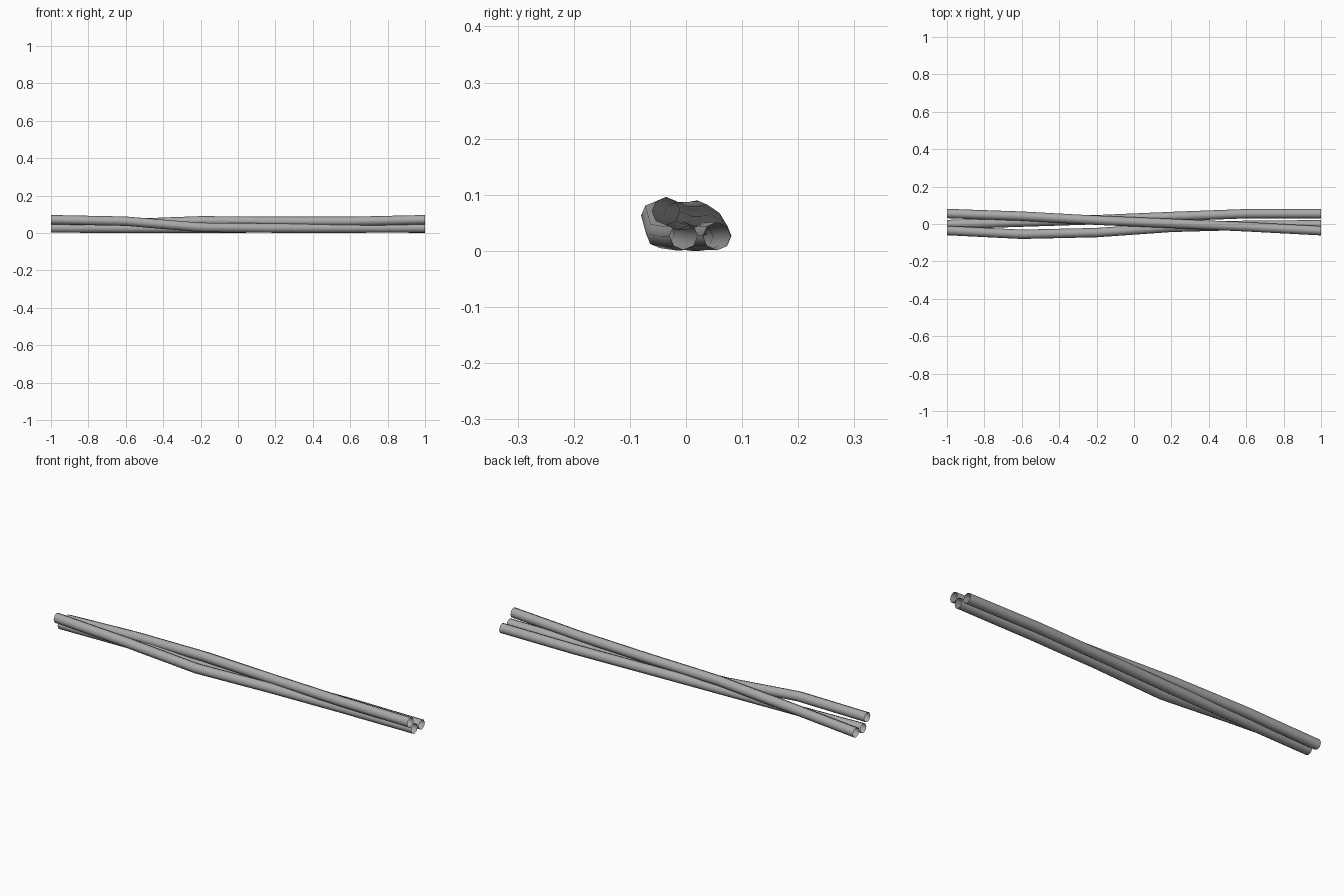
import bpy, bmesh, math

if "Cube" in bpy.data.objects:
    bpy.data.objects.remove(bpy.data.objects["Cube"])

RADIUS = 0.025
SIDES = 8
STATIONS = [-1, -0.6, -0.2, 0.2, 0.6, 1]

# dark grey cable
grey = bpy.data.materials.new("dark_grey")
grey.diffuse_color = (0.4, 0.4, 0.4, 1)
grey.use_nodes = True
grey.node_tree.nodes["Principled BSDF"].inputs["Base Color"].default_value = grey.diffuse_color


def strand(name, centres):
    """Open-ended octagonal tube swept along x through (y, z) centres."""
    bm = bmesh.new()
    rings = []
    for x, (y, z) in zip(STATIONS, centres):
        angles = [2 * math.pi * i / SIDES for i in range(SIDES)]
        rings.append([bm.verts.new((x, y + RADIUS * math.cos(a), z + RADIUS * math.sin(a)))
                      for a in angles])
    for r0, r1 in zip(rings, rings[1:]):
        for i in range(SIDES):
            j = (i + 1) % SIDES
            bm.faces.new((r0[i], r0[j], r1[j], r1[i])).smooth = True
    # make the walls face outward
    bm.normal_update()
    bm.faces.ensure_lookup_table()
    first = bm.faces[0]  # lies on the +y, +z side of the tube
    if first.normal.y + first.normal.z < 0:
        bmesh.ops.reverse_faces(bm, faces=bm.faces[:])
    mesh = bpy.data.meshes.new(name)
    bm.to_mesh(mesh)
    bm.free()
    mesh.materials.append(grey)
    bpy.context.collection.objects.link(bpy.data.objects.new(name, mesh))


# strand crossing over the top of the others
strand("upper_strand", [(0.056, 0.027), (0.042, 0.050), (0.020, 0.065),
                        (0.003, 0.062), (-0.015, 0.062), (-0.036, 0.071)])
# strand dropping from the front top to the bottom
strand("front_strand", [(-0.035, 0.071), (-0.055, 0.063), (-0.046, 0.030),
                        (-0.018, 0.026), (-0.007, 0.026), (-0.004, 0.027)])
# strand passing underneath to the back
strand("lower_strand", [(-0.003, 0.027), (0.010, 0.025), (0.023, 0.025),
                        (0.040, 0.027), (0.055, 0.027), (0.055, 0.026)])
